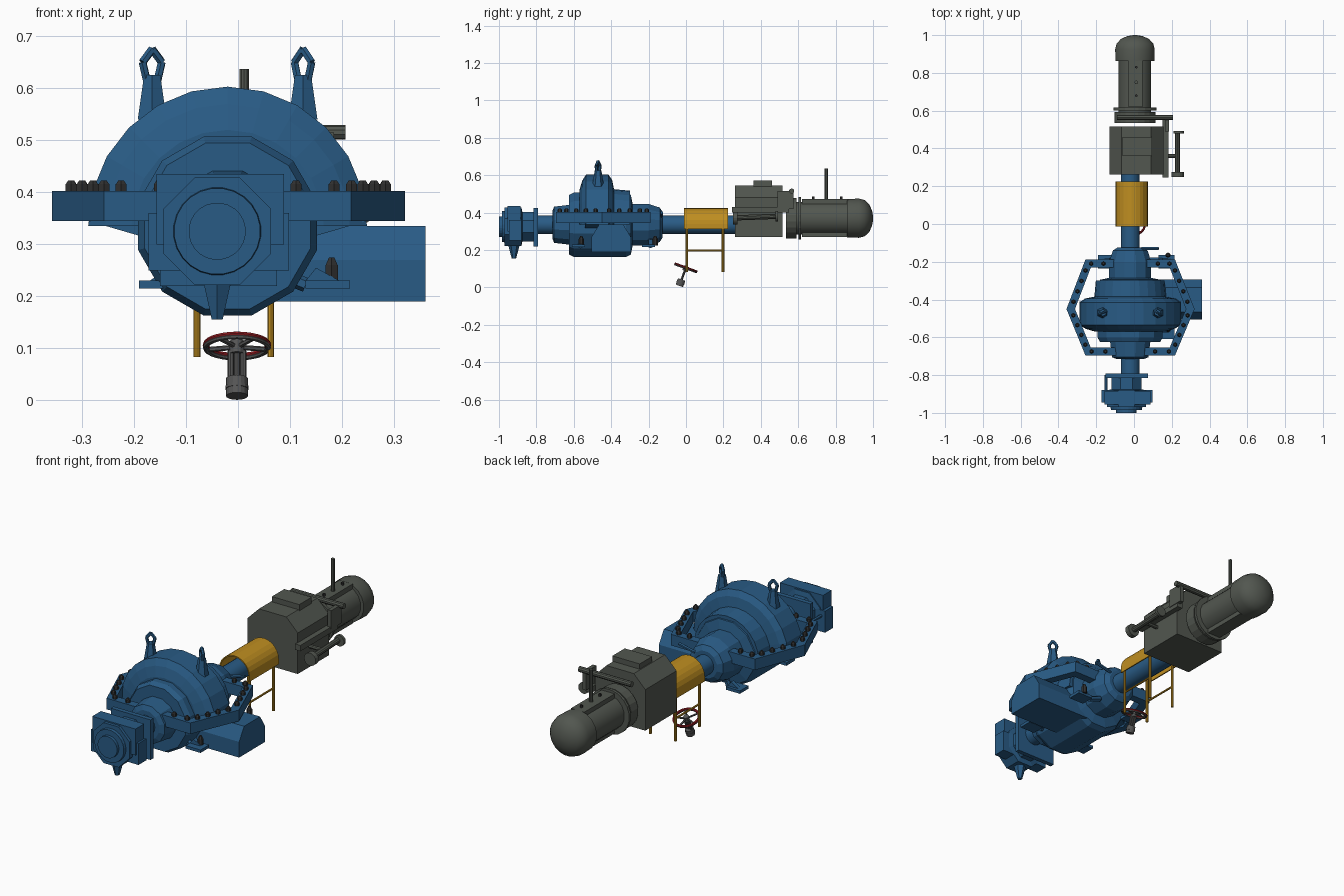
import bpy, bmesh, math
from mathutils import Vector, Matrix

if "Cube" in bpy.data.objects:
    bpy.data.objects.remove(bpy.data.objects["Cube"])


def mat(name, r, g, b):
    m = bpy.data.materials.new(name)
    m.diffuse_color = (r, g, b, 1)
    m.use_nodes = True
    m.node_tree.nodes["Principled BSDF"].inputs["Base Color"].default_value = m.diffuse_color
    return m


BLUE = mat("blue_paint", 0.022, 0.105, 0.235)
GREEN = mat("grey_green_paint", 0.085, 0.095, 0.08)
YELLOW = mat("yellow_paint", 0.52, 0.27, 0.015)
BLACK = mat("dark_bolt", 0.03, 0.03, 0.03)
STEEL = mat("valve_grey", 0.09, 0.09, 0.09)
RED = mat("red_paint", 0.3, 0.012, 0.016)
AX, AZ = -0.02, 0.335          # pump shaft axis


def finish(name, bm, m, smooth=False):
    bmesh.ops.recalc_face_normals(bm, faces=bm.faces[:])
    me = bpy.data.meshes.new(name)
    bm.to_mesh(me)
    bm.free()
    me.materials.append(m)
    ob = bpy.data.objects.new(name, me)
    bpy.context.collection.objects.link(ob)
    if smooth:
        bpy.ops.object.select_all(action='DESELECT')
        ob.select_set(True)
        bpy.context.view_layer.objects.active = ob
        bpy.ops.object.shade_smooth_by_angle(angle=math.radians(35))
    return ob


def box(name, x0, x1, y0, y1, z0, z1, m):
    bm = bmesh.new()
    c = Matrix.Translation(((x0 + x1) / 2, (y0 + y1) / 2, (z0 + z1) / 2))
    bmesh.ops.create_cube(bm, size=1, matrix=c @ Matrix.Diagonal((x1 - x0, y1 - y0, z1 - z0, 1)))
    return finish(name, bm, m)


def rod(name, p, q, r, m, segs=8, r2=None, smooth=False):
    p, q = Vector(p), Vector(q)
    d = q - p
    bm = bmesh.new()
    M = Matrix.Translation((p + q) / 2) @ d.to_track_quat('Z', 'Y').to_matrix().to_4x4()
    bmesh.ops.create_cone(bm, cap_ends=True, segments=segs, radius1=r,
                          radius2=r if r2 is None else r2, depth=d.length, matrix=M)
    return finish(name, bm, m, smooth)


def prism(name, pts, vec, m):
    bm = bmesh.new()
    f = bm.faces.new([bm.verts.new(p) for p in pts])
    ext = bmesh.ops.extrude_face_region(bm, geom=[f])
    vs = [g for g in ext['geom'] if isinstance(g, bmesh.types.BMVert)]
    bmesh.ops.translate(bm, verts=vs, vec=vec)
    bm.faces.ensure_lookup_table()
    return finish(name, bm, m)


def revolve(name, prof, segs, m, cx=AX, cz=AZ, half=False, smooth=False):
    """Turn (y, r) points round an axis along y; half makes the top half only."""
    bm = bmesh.new()
    n = segs + 1 if half else segs
    step = math.pi / segs if half else 2 * math.pi / segs
    off = 0 if half else step / 2
    rings = [[bm.verts.new((cx + r * math.cos(off + i * step), y, cz + r * math.sin(off + i * step)))
              for i in range(n)] for y, r in prof]
    for a, b in zip(rings, rings[1:]):
        for i in range(segs):
            j = (i + 1) % n
            bm.faces.new((a[i], a[j], b[j], b[i]))
    bm.faces.new(rings[0])
    bm.faces.new(rings[-1])
    if half:
        bm.faces.new([r[0] for r in rings] + [r[-1] for r in reversed(rings)])
    return finish(name, bm, m, smooth)


def torus(name, M, R, r, m, segs=28, sides=8):
    bm = bmesh.new()
    rings = []
    for i in range(segs):
        a = 2 * math.pi * i / segs
        rings.append([bm.verts.new(M @ Vector(((R + r * math.cos(b)) * math.cos(a),
                                               (R + r * math.cos(b)) * math.sin(a), r * math.sin(b))))
                      for b in [2 * math.pi * k / sides for k in range(sides)]])
    for i in range(segs):
        a, b = rings[i], rings[(i + 1) % segs]
        for k in range(sides):
            bm.faces.new((a[k], b[k], b[(k + 1) % sides], a[(k + 1) % sides]))
    return finish(name, bm, m, True)


# Pump casing: shaft, stepped body, upper volute
rod("shaft", (AX, -0.9, AZ), (AX, 0.28, AZ), 0.05, BLUE, 16, smooth=True)
revolve("casing_body", [(-0.715, 0.075), (-0.705, 0.1), (-0.625, 0.11), (-0.625, 0.165), (-0.6, 0.178),
                        (-0.32, 0.178), (-0.295, 0.165), (-0.285, 0.115), (-0.2, 0.115),
                        (-0.14, 0.095), (-0.125, 0.07)], 12, BLUE)
revolve("volute_dome", [(-0.57, 0.185), (-0.555, 0.235), (-0.535, 0.268), (-0.415, 0.268), (-0.395, 0.24),
                        (-0.385, 0.19), (-0.3, 0.182)], 12, BLUE, half=True)
prism("volute_underside", [(AX - 0.268, -0.54, 0.345), (AX + 0.268, -0.54, 0.345), (AX + 0.165, -0.54, 0.315),
                           (AX - 0.165, -0.54, 0.315)], (0, 0.13, 0), BLUE)
prism("outlet", [(0.05, y, z) for y, z in [(-0.505, 0.19), (-0.295, 0.19), (-0.295, 0.27), (-0.335, 0.335),
                                          (-0.465, 0.335), (-0.505, 0.27)]], (0.31, 0, 0), BLUE)

# Split flange strips and their bolts
SPLIT = {"left": [(-0.08, -0.21), (-0.243, -0.21), (-0.335, -0.45), (-0.243, -0.675), (-0.06, -0.675)],
         "right": [(0.05, -0.21), (0.203, -0.21), (0.298, -0.45), (0.203, -0.675), (0.02, -0.675)]}
for side, path in SPLIT.items():
    pts = [Vector(p) for p in path]
    inner, outer = [], []
    for i, p in enumerate(pts):
        d0 = (p - pts[max(i - 1, 0)]).normalized() if i else (pts[1] - p).normalized()
        d1 = (pts[i + 1] - p).normalized() if i < 4 else d0
        n = Vector((-d0.y - d1.y, d0.x + d1.x)).normalized()
        n *= 0.021 / n.dot(Vector((-d0.y, d0.x)))
        inner.append((p + n).to_3d())
        outer.append((p - n).to_3d())
    prism(side + "_split_flange", [v + Vector((0, 0, 0.345)) for v in outer + inner[::-1]],
          (0, 0, 0.057), BLUE)
    for i, (a, b) in enumerate(zip(pts, pts[1:])):
        ts = (0.5, 0.9) if i == 0 else (0.1, 0.5) if i == 3 else (0.15, 0.38, 0.61, 0.84)
        for t in ts:
            c = a.lerp(b, t)
            rod("flange_bolt", (c.x, c.y, 0.40), (c.x, c.y, 0.416), 0.012, BLACK, 6)
            rod("flange_bolt_tip", (c.x, c.y, 0.416), (c.x, c.y, 0.423), 0.011, BLACK, 6, 0.006)

# Lifting lugs on the dome
for x, turn in ((-0.165, 0.4), (0.125, -0.6)):
    rod("lug_base", (x, -0.47, 0.54), (x, -0.47, 0.625), 0.032, BLUE, 6, 0.018)
    ux, uy = math.cos(turn) * 0.02, math.sin(turn) * 0.02
    loop = [(x - ux / 2, -0.47 - uy / 2, 0.61), (x - ux, -0.47 - uy, 0.65), (x, -0.47, 0.675),
            (x + ux, -0.47 + uy, 0.65), (x + ux / 2, -0.47 + uy / 2, 0.61)]
    for p, q in zip(loop, loop[1:]):
        rod("lug_loop", p, q, 0.008, BLUE, 6)

# Mounting feet with gussets and bolts
for x0, x1, s in ((-0.19, -0.11, 1), (0.13, 0.215, -1)):
    for y in (-0.575, -0.2):
        box("foot", x0, x1, y - 0.035, y + 0.035, 0.215, 0.23, BLUE)
        xo, xi = (x0 + 0.02, x1) if s > 0 else (x1 - 0.02, x0)
        prism("foot_gusset", [(xo, y, 0.23), (xi, y, 0.23), (xi - s * 0.02, y, 0.255)], (0, 0.02, 0), BLUE)
        rod("foot_web", (xi, y + 0.01, 0.222), (AX - s * 0.08, y + 0.01, 0.25), 0.014, BLUE, 6)
for y in (-0.56, -0.165):
    rod("foot_bolt", (0.18, y, 0.225), (0.18, y, 0.26), 0.014, BLACK, 6)
    rod("foot_bolt_tip", (0.18, y, 0.26), (0.18, y, 0.275), 0.013, BLACK, 6, 0.006)
rod("gland_pipe", (0.04, -0.13, 0.38), (0.13, -0.13, 0.4), 0.008, BLUE, 6)

# Front bearing housing
BX, BZ = -0.04, 0.325
box("bearing_block", -0.157, 0.088, -0.955, -0.885, 0.30, 0.435, BLUE)
box("bearing_wings", -0.172, 0.098, -0.945, -0.88, 0.25, 0.36, BLUE)
revolve("bearing_housing", [(-0.97, 0.112), (-0.88, 0.112), (-0.875, 0.085), (-0.8, 0.085)], 8, BLUE, BX, BZ)
revolve("bearing_cap", [(-0.985, 0.083), (-0.965, 0.085)], 24, BLUE, BX, BZ)
revolve("bearing_cap_boss", [(-1.0, 0.055), (-0.98, 0.055)], 24, BLUE, BX, BZ)
box("bearing_flange", -0.15, 0.075, -0.815, -0.792, 0.22, 0.425, BLUE)
rod("bearing_tie_bar", (-0.148, -0.88, 0.33), (-0.148, -0.8, 0.33), 0.008, BLUE, 6)
rod("bearing_drain", (BX, -0.92, 0.155), (BX, -0.92, 0.225), 0.012, BLUE, 6, 0.03)

# Yellow coupling guard: arched shell on four legs
arch = [(r * math.cos(a), r * math.sin(a)) for r, angs in
        ((0.086, range(0, 13)), (0.08, range(12, -1, -1))) for a in [math.pi * k / 12 for k in angs]]
arch = [(-0.0 + x, z) for x, z in arch]
prof = [(0.086, -0.025)] + arch[:13] + [(-0.086, -0.025), (-0.08, -0.025)] + arch[13:] + [(0.08, -0.025)]
prism("coupling_guard", [(x - 0.012, -0.012, z + AZ + 0.003) for x, z in prof], (0, 0.237, 0), YELLOW)
for x in (-0.079, 0.063):
    for y in (0.005, 0.198):
        rod("guard_leg", (x, y, 0.083), (x, y, 0.33), 0.007, YELLOW, 10)
    rod("guard_brace", (x, 0.005, 0.198), (x, 0.198, 0.198), 0.005, YELLOW, 8)

# Gearbox block and top plate
prism("gearbox", [(x, 0.262, z) for x, z in [(-0.13, 0.27), (0.155, 0.27), (0.155, 0.48), (0.09, 0.545),
                                             (-0.065, 0.545), (-0.13, 0.48)]], (0, 0.253, 0), GREEN)
box("gearbox_plate", -0.06, 0.095, 0.36, 0.46, 0.54, 0.572, GREEN)
# Side linkage and handle bars
rod("side_cylinder", (0.232, 0.25, 0.37), (0.232, 0.275, 0.37), 0.033, GREEN, 16)
rod("side_rod", (0.23, 0.27, 0.372), (0.23, 0.48, 0.38), 0.014, GREEN, 10)
rod("side_disc", (0.238, 0.478, 0.38), (0.238, 0.492, 0.38), 0.028, GREEN, 16)
rod("side_arm", (0.14, 0.36, 0.375), (0.23, 0.36, 0.375), 0.01, GREEN, 8)
box("side_bar", 0.152, 0.182, 0.245, 0.55, 0.40, 0.43, GREEN)
rod("cross_bar", (-0.09, 0.565, 0.515), (0.207, 0.565, 0.515), 0.014, GREEN, 10)
box("cross_bar_bracket", 0.165, 0.185, 0.49, 0.575, 0.42, 0.515, GREEN)

# Motor: flange, body, domed end, fins and post
MX, MZ = 0.005, 0.37
revolve("motor_flange", [(0.535, 0.11), (0.592, 0.11)], 20, GREEN, MX, MZ)
revolve("motor_ring", [(0.602, 0.115), (0.616, 0.115)], 20, GREEN, MX, MZ)
revolve("motor_body", [(0.585, 0.088), (0.88, 0.088)], 16, GREEN, MX, MZ, smooth=True)
revolve("motor_dome", [(0.862, 0.104), (0.925, 0.106), (0.955, 0.098), (0.98, 0.075), (0.995, 0.04), (1.0, 0.01)],
        20, GREEN, MX, MZ, smooth=True)
box("motor_top_rail", -0.03, 0.045, 0.62, 0.865, 0.44, 0.472, GREEN)
box("motor_bottom_rail", -0.03, 0.045, 0.62, 0.865, 0.27, 0.30, GREEN)
rod("motor_post", (0.012, 0.75, 0.45), (0.012, 0.75, 0.637), 0.0095, GREEN, 10)
for y in (0.68, 0.83):
    rod("motor_bolt", (0.012, y, 0.465), (0.012, y, 0.485), 0.007, BLACK, 6)

# Tilted hand valve below the guard
T = Matrix.Translation((-0.002, 0.0, 0.106)) @ Matrix.Rotation(math.radians(-20), 4, 'X')


def t(x, y, z):
    return T @ Vector((x, y, z))


torus("hand_wheel_rim", T, 0.06, 0.006, RED)
torus("hand_wheel_underside", T @ Matrix.Translation((0, 0, -0.004)), 0.06, 0.0055, STEEL)
for k in range(5):
    a = 2 * math.pi * k / 5 + 0.3
    rod("wheel_spoke", t(0, 0, -0.004), t(0.058 * math.cos(a), 0.058 * math.sin(a), -0.002), 0.005, STEEL, 6)
rod("wheel_hub", t(0, 0, -0.018), t(0, 0, 0.008), 0.014, STEEL, 12)
rod("valve_stem", t(0, 0, -0.08), t(0, 0, 0), 0.006, STEEL, 10)
for x in (-0.012, 0.012):
    rod("valve_yoke", t(x, 0, -0.075), t(x, 0, -0.012), 0.006, STEEL, 8)
rod("valve_body", t(0, 0, -0.104), t(0, 0, -0.068), 0.021, STEEL, 16)
rod("valve_collar", t(0, 0, -0.09), t(0, 0, -0.084), 0.0225, STEEL, 16)
